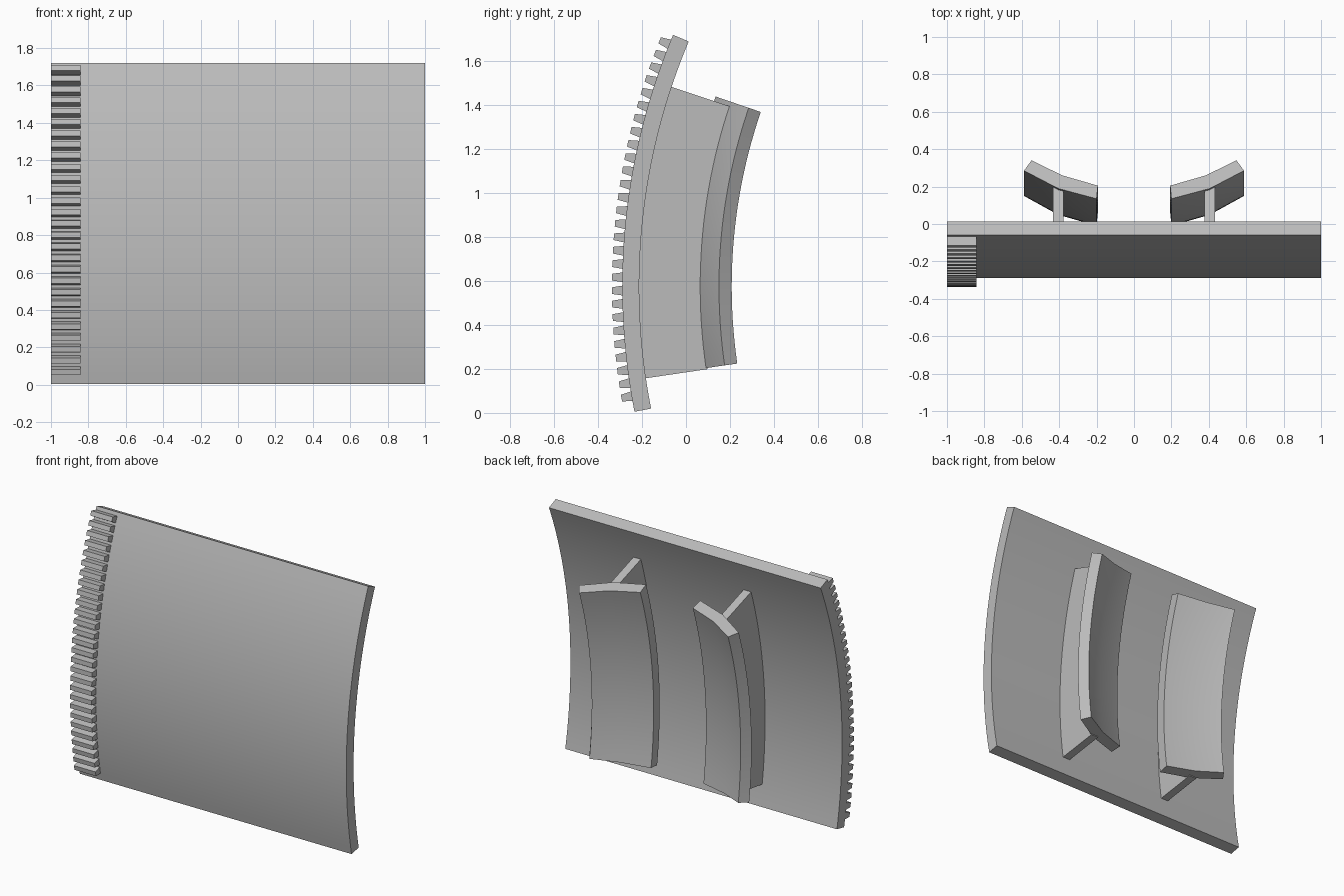
import bpy, bmesh
from math import sin, cos, radians

cube = bpy.data.objects.get("Cube")
if cube:
    bpy.data.objects.remove(cube)

# Every part is an arc around one horizontal axis behind the plate
AXIS_Y, AXIS_Z = 2.66, 0.575
OUTER, INNER = 2.95, 2.873

grey = bpy.data.materials.new("plain grey")
grey.use_nodes = True
colour = (0.5, 0.5, 0.5, 1)
grey.diffuse_color = colour
grey.node_tree.nodes["Principled BSDF"].inputs["Base Color"].default_value = colour


def on_arc(x, r, degrees):
    a = radians(degrees)
    return (x, AXIS_Y - r * cos(a), AXIS_Z + r * sin(a))


def finish(name, bm):
    bmesh.ops.recalc_face_normals(bm, faces=bm.faces)
    mesh = bpy.data.meshes.new(name)
    bm.to_mesh(mesh)
    bm.free()
    mesh.materials.append(grey)
    obj = bpy.data.objects.new(name, mesh)
    bpy.context.collection.objects.link(obj)
    bpy.ops.object.select_all(action='DESELECT')
    obj.select_set(True)
    bpy.context.view_layer.objects.active = obj
    bpy.ops.object.shade_smooth_by_angle(angle=radians(30))
    return obj


def sweep(name, section, start, end, steps):
    """Sweep an (x, radius) cross-section through an arc, with flat ends."""
    bm = bmesh.new()
    n = len(section)
    rings = []
    for i in range(steps + 1):
        a = start + (end - start) * i / steps
        rings.append([bm.verts.new(on_arc(x, r, a)) for x, r in section])
    for low, high in zip(rings, rings[1:]):
        for j in range(n):
            k = (j + 1) % n
            bm.faces.new((low[j], low[k], high[k], high[j]))
    # End caps, split into quads between the two sides of the section
    for ring in (rings[0], rings[-1]):
        for j in range(n // 2 - 1):
            bm.faces.new((ring[j], ring[j + 1], ring[n - 2 - j], ring[n - 1 - j]))
    return finish(name, bm)


# Curved plate
sweep("curved_plate", [(-1, OUTER), (1, OUTER), (1, INNER), (-1, INNER)],
      -11.14, 22.84, 32)

# Ribs and bent flanges on the back, mirrored
rib = [(0.378, 2.89), (0.433, 2.89), (0.433, 2.59), (0.378, 2.59)]
flange = [(0.2, 2.669), (0.405, 2.611), (0.588, 2.51),
          (0.548, 2.452), (0.383, 2.537), (0.193, 2.595)]
for side, s in (("left", 1), ("right", -1)):
    sweep(side + "_rib", [(s * x, r) for x, r in rib], -8.35, 18.43, 24)
    sweep(side + "_flange", [(s * x, r) for x, r in flange], -8.22, 18.9, 24)

# Rack of tapered teeth down the right edge of the front
TEETH, FIRST, LAST = 28, -9.75, 21.95
bm = bmesh.new()
for i in range(TEETH):
    a = FIRST + (LAST - FIRST) * i / (TEETH - 1)
    outline = [(OUTER - 0.01, -0.46), (OUTER - 0.01, 0.46), (2.997, 0.29), (2.997, -0.29)]
    ends = [[bm.verts.new(on_arc(x, r, a + d)) for r, d in outline]
            for x in (-1, -0.842)]
    for end in ends:
        bm.faces.new(end)
    for j in range(4):
        k = (j + 1) % 4
        bm.faces.new((ends[0][j], ends[0][k], ends[1][k], ends[1][j]))
finish("gear_teeth", bm)
